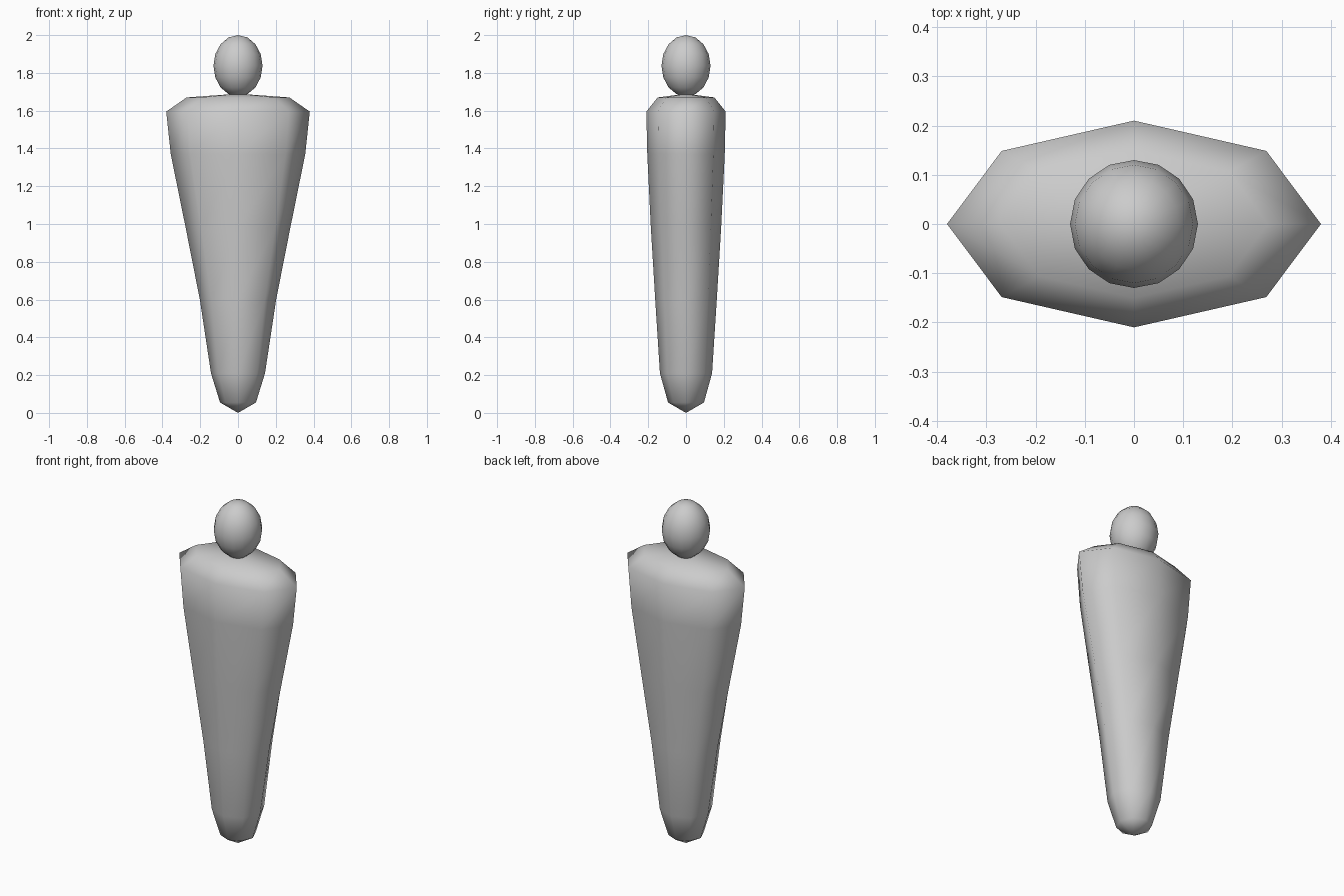
import bpy, bmesh
from math import cos, sin, pi

if "Cube" in bpy.data.objects:
    bpy.data.objects.remove(bpy.data.objects["Cube"])


def finish(bm, name):
    bmesh.ops.recalc_face_normals(bm, faces=bm.faces)
    for f in bm.faces:
        f.smooth = True
    me = bpy.data.meshes.new(name)
    bm.to_mesh(me)
    bm.free()
    ob = bpy.data.objects.new(name, me)
    bpy.context.collection.objects.link(ob)
    return ob


def loft(name, rings, bottom, top, n):
    """Elliptical rings (z, rx, ry) joined and closed with a pole at each end."""
    bm = bmesh.new()
    loops = [[bm.verts.new((rx * cos(2 * pi * i / n), ry * sin(2 * pi * i / n), z))
              for i in range(n)] for z, rx, ry in rings]
    poles = bm.verts.new((0, 0, bottom)), bm.verts.new((0, 0, top))
    for i in range(n):
        j = (i + 1) % n
        for a, b in zip(loops, loops[1:]):
            bm.faces.new((a[i], a[j], b[j], b[i]))
        bm.faces.new((poles[0], loops[0][j], loops[0][i]))
        bm.faces.new((poles[1], loops[-1][i], loops[-1][j]))
    return finish(bm, name)


# Tapered capsule body, eight sided
loft("body", [
    (0.055, 0.095, 0.095),
    (0.21, 0.143, 0.138),
    (0.60, 0.202, 0.163),
    (0.98, 0.277, 0.186),
    (1.37, 0.356, 0.205),
    (1.595, 0.38, 0.21),
    (1.67, 0.272, 0.15),
], 0.0, 1.69, 8)

# Egg-shaped head
bm = bmesh.new()
bmesh.ops.create_uvsphere(bm, u_segments=16, v_segments=8, radius=0.13)
for v in bm.verts:
    v.co.z = v.co.z * 1.25 + 1.8375
finish(bm, "head")
